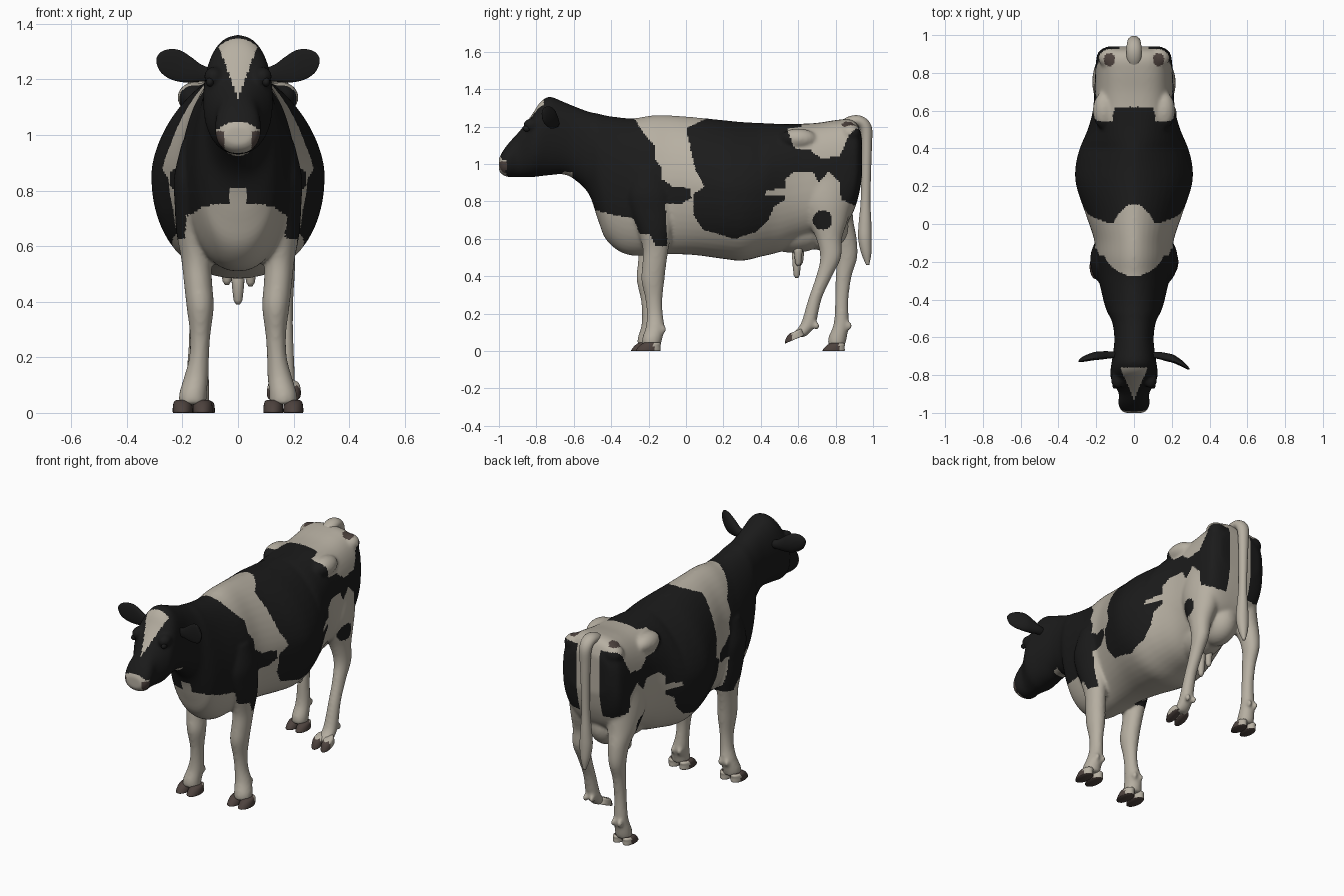
import bpy, bmesh, math
from mathutils import Vector, Matrix

X, Y, Z = Vector((1, 0, 0)), Vector((0, 1, 0)), Vector((0, 0, 1))


def material(name, rgb):
    m = bpy.data.materials.new(name)
    m.diffuse_color = (*rgb, 1)
    return m


CREAM = material("cream hair", (0.47, 0.43, 0.36))
BLACK = material("black hair", (0.011, 0.011, 0.011))
BROWN = material("dark brown horn", (0.075, 0.055, 0.048))


def dense(rows, k=5):
    """Smooth interpolation through rows of section values."""
    r = [rows[0]] + list(rows) + [rows[-1]]
    out = []
    for i in range(1, len(r) - 2):
        for j in range(k):
            t = j / k
            out.append([b + 0.5 * t * (c - a + t * (2*a - 5*b + 4*c - d + t * (3*(b - c) + d - a)))
                        for a, b, c, d in zip(r[i-1], r[i], r[i+1], r[i+2])])
    return out + [list(rows[-1])]


def ring(c, a, b, p=2.0, n=32, front=1.0, low=None):
    """Superellipse section; front scales the half on the -b side, low is its exponent."""
    pts = []
    for i in range(n):
        t = 2 * math.pi * i / n
        u, v = math.cos(t), math.sin(t)
        e = 2 / (low if low and v < 0 else p)
        u = math.copysign(abs(u) ** e, u)
        v = math.copysign(abs(v) ** e, v)
        pts.append(c + a * u + b * (v if v > 0 else v * front))
    return pts


def loft(bm, rings):
    vs = [[bm.verts.new(p) for p in r] for r in rings]
    n = len(vs[0])
    for r, s in zip(vs, vs[1:]):
        for i in range(n):
            bm.faces.new((r[i], r[(i+1) % n], s[(i+1) % n], s[i]))
    bm.faces.new(vs[0])
    bm.faces.new(vs[-1])


def ball(bm, c, r):
    bmesh.ops.create_uvsphere(bm, u_segments=24, v_segments=16, radius=1,
                              matrix=Matrix.Translation(c) @ Matrix.Diagonal((*r, 1)))


def finish(name, bm, *mats):
    bmesh.ops.recalc_face_normals(bm, faces=bm.faces)
    me = bpy.data.meshes.new(name)
    bm.to_mesh(me)
    bm.free()
    for m in mats:
        me.materials.append(m)
    me.shade_smooth()
    ob = bpy.data.objects.new(name, me)
    bpy.context.collection.objects.link(ob)
    return ob


# Head, neck and trunk: y, top z, bottom z, half width
TRUNK = [(-1.0, 1.03, .965, .045), (-.985, 1.06, .945, .07), (-.95, 1.11, .93, .083),
         (-.90, 1.165, .93, .08), (-.86, 1.215, .93, .1), (-.82, 1.27, .93, .122),
         (-.78, 1.33, .935, .125), (-.73, 1.36, .94, .118), (-.66, 1.335, .945, .108),
         (-.60, 1.31, .92, .104), (-.52, 1.28, .84, .115), (-.47, 1.27, .70, .14),
         (-.43, 1.26, .60, .155), (-.36, 1.25, .535, .172), (-.28, 1.245, .51, .19),
         (-.18, 1.26, .513, .203), (-.08, 1.26, .518, .212), (.05, 1.25, .513, .255),
         (.2, 1.235, .493, .305), (.3, 1.225, .483, .31), (.4, 1.22, .505, .287),
         (.5, 1.215, .53, .245), (.6, 1.215, .58, .218), (.7, 1.22, .62, .21),
         (.8, 1.235, .65, .205), (.87, 1.24, .70, .2), (.915, 1.215, .80, .185),
         (.94, 1.15, .92, .14)]


def squareness(y):
    """Exponent of the upper half: tented over the ribs, boxy at the rump."""
    keys = [(-1.1, 2.2), (-.5, 2.2), (-.25, 1.85), (.05, 1.68), (.4, 1.68), (.58, 2.7), (.9, 3.0), (1.1, 3.0)]
    for (a, p), (b, q) in zip(keys, keys[1:]):
        if y <= b:
            return p + (q - p) * (y - a) / (b - a)


body = bmesh.new()
loft(body, [ring(Vector((0, y, (t + b) / 2)), X * w, Z * (t - b) / 2, squareness(y), 48,
                 low=2.15 + max(0, y - .45) * 1.6) for y, t, b, w in dense(TRUNK)])

# Legs: z, x, y, x radius, y radius
FRONT = [(.98, .14, -.2, .06, .09), (.85, .15, -.195, .08, .125), (.75, .153, -.185, .075, .118),
         (.65, .155, -.175, .067, .092), (.55, .15, -.175, .054, .07), (.46, .143, -.185, .051, .064),
         (.38, .136, -.192, .049, .062), (.28, .136, -.187, .037, .046), (.2, .14, -.182, .036, .043),
         (.13, .15, -.18, .044, .05), (.07, .162, -.195, .05, .054), (.03, .163, -.2, .05, .05)]
HIND_TOP = [(1.02, .11, .75, .085, .15), (.82, .125, .745, .095, .145)]
HIND_RIGHT = HIND_TOP + [(.7, .135, .757, .08, .108), (.6, .15, .765, .057, .069),
                         (.5, .16, .773, .045, .056), (.4, .163, .738, .036, .043),
                         (.28, .165, .69, .034, .036), (.15, .165, .655, .04, .04),
                         (.10, .165, .62, .042, .045), (.075, .165, .595, .04, .04)]
HIND_LEFT = HIND_TOP + [(.7, .135, .79, .08, .105), (.6, .14, .843, .057, .07),
                        (.5, .143, .86, .045, .056), (.4, .143, .843, .036, .043),
                        (.28, .143, .833, .034, .036), (.15, .145, .83, .04, .04),
                        (.07, .148, .81, .046, .05), (.03, .148, .805, .044, .045)]


def moved(rows, dy):
    return [(z, x, y + dy * min(1, max(0, (.8 - z) / .3)), rx, ry) for z, x, y, rx, ry in rows]


# name, side, sections, hoof tilt, hoof scale
LEGS = [("front_right", 1, moved(FRONT, .015), 0, 1), ("front_left", -1, moved(FRONT, -.01), 0, 1),
        ("hind_right", 1, HIND_RIGHT, .4, .85), ("hind_left", -1, HIND_LEFT, 0, .9)]
for name, s, rows, tilt, size in LEGS:
    loft(body, [ring(Vector((s * x, y, z)), X * rx, Y * ry) for z, x, y, rx, ry in dense(rows)])
    fz, fx, fy = rows[-3][:3]
    for d in (-.022, .022):
        ball(body, (s * fx + d, fy + .042, fz - .015), (.014, .018, .022))  # dewclaws

# Brow, hip and pin bones, udder
for s in (-1, 1):
    ball(body, (s * .088, -.825, 1.21), (.035, .045, .035))
    ball(body, (s * .158, .6, 1.135), (.06, .1, .055))
    ball(body, (s * .13, .88, 1.165), (.06, .055, .05))
ball(body, (0, .575, .65), (.125, .2, .125))
ball(body, (0, .74, .665), (.1, .13, .13))


# Coat markings, seen from the side (y, z)
FORE_PATCH = [(-1.1, .9), (-.71, .9), (-.65, .962), (-.61, .955), (-.6, .9), (-.56, .76),
              (-.47, .75), (-.38, .725), (-.28, .71), (-.25, .63), (-.19, .62), (-.16, .56), (-.1, .56),
              (-.11, .79), (-.02, .79), (.03, .82), (.02, .87), (-.07, .88), (-.13, .92), (-.13, .98),
              (-.17, 1.03), (-.17, 1.1), (-.23, 1.17), (-.31, 1.3), (-.5, 1.5), (-1.1, 1.5)]
BACK_PATCH = [(.1, 1.3), (.1, 1.24), (0, 1.19), (.02, 1.1), (.05, .97), (.1, .88), (.04, .84),
              (.04, .73), (.09, .65), (.26, .6), (.38, .64), (.44, .7), (.47, .77), (.53, .81),
              (.53, .83), (.42, .83), (.43, .86), (.53, .87), (.53, .92), (.58, .96), (.68, .96),
              (.71, .9), (.76, .96), (.82, .9), (.83, .81), (.9, .78), (.98, .8), (.98, 1.18),
              (.91, 1.19), (.87, 1.15), (.82, 1.04), (.72, 1.03), (.66, 1.08), (.58, 1.08),
              (.54, 1.19), (.62, 1.2), (.62, 1.3)]


def inside(poly, y, z):
    hit = False
    for (y1, z1), (y2, z2) in zip(poly, poly[1:] + poly[:1]):
        if (z1 > z) != (z2 > z) and y < y1 + (z - z1) * (y2 - y1) / (z2 - z1):
            hit = not hit
    return hit


def coat(c):
    """0 cream, 1 black, 2 brown"""
    x, y, z = abs(c.x), c.y, c.z
    if y < -.962 and z < 1.048 - 5 * x * x:                          # muzzle
        return 2 if x > .048 and z < 1.015 else 0
    if y < -.76 and 1.13 < z < 1.345 and x < .37 * (z - 1.13):       # blaze
        return 0
    if y < -.3 and x < .03 and z < .81:                              # chest notch
        return 0
    if z > 1.15 and math.hypot((x - .13) / .03, (y - .87) / .035) < 1:  # rump spots
        return 2
    if math.hypot(y - .73, z - .70) < .052 and x > .12:              # thigh spot
        return 1
    if inside(FORE_PATCH, y, z):
        return 1
    return int(inside(BACK_PATCH, y, z) and not (y > .8 and x < .075))


# Fuse the body parts into one skin, then colour its faces
cow = finish("body", body)
rm = cow.modifiers.new("fuse", 'REMESH')
rm.mode, rm.voxel_size = 'VOXEL', .009
sm = cow.modifiers.new("soften", 'SMOOTH')
sm.factor, sm.iterations = .5, 10
skin = bpy.data.meshes.new_from_object(cow.evaluated_get(bpy.context.evaluated_depsgraph_get()))
cow.modifiers.clear()
cow.data = skin
skin.materials.clear()
for m in (CREAM, BLACK, BROWN):
    skin.materials.append(m)
for f in skin.polygons:
    f.material_index = coat(f.center)
skin.shade_smooth()

# Cloven hooves, dark toes and pale heels: z, y shift, x radius, y radius
CLAW = [(.047, .004, .022, .036), (.04, 0, .031, .05), (.025, -.01, .035, .058),
        (.005, -.017, .036, .066), (0, -.017, .034, .063)]
for name, s, rows, tilt, size in LEGS:
    z, x, y = rows[-1][:3]
    bm = bmesh.new()
    place = (Matrix.Translation((s * x, y, .068 if tilt else 0)) @ Matrix.Rotation(tilt, 4, 'X')
             @ Matrix.Scale(size, 4))
    for d in (-.036, .036):
        loft(bm, [[place @ p for p in ring(Vector((d, dy, cz)), X * rx, Y * ry, n=24)]
                  for cz, dy, rx, ry in dense(CLAW, 3)])
    hoof = finish(name + "_hoof", bm, BROWN, CREAM)
    for f in hoof.data.polygons:
        pale = f.center.y > y + .012 or (tilt and f.center.y > y - .03)
        f.material_index = int(pale and f.normal.z > -.5)

# Ears (the left one held further back) and eyes
EAR = [(.085, -.70, 1.215, .022, .022), (.13, -.705, 1.222, .028, .03), (.17, -.715, 1.235, .032, .046),
       (.21, -.725, 1.248, .032, .057), (.25, -.745, 1.256, .026, .052), (.28, -.763, 1.262, .017, .034),
       (.294, -.77, 1.268, .004, .008)]
for side, s, sweep in (("right", 1, 1), ("left", -1, .4)):
    bm = bmesh.new()
    loft(bm, [ring(Vector((s * x, -.7 + (y + .7) * sweep, z)), Z * rz, Y * ry, front=.35)
              for x, y, z, ry, rz in dense(EAR)])
    finish("ear_" + side, bm, BLACK)
    bm = bmesh.new()
    ball(bm, (s * .101, -.852, 1.19), (.014, .02, .016))
    finish("eye_" + side, bm, BLACK)

# Teats: x, y, tip z
bm = bmesh.new()
for x, y, tip in ((0, .592, .39), (.045, .6, .455), (-.04, .61, .46)):
    loft(bm, [ring(Vector((x, y, z)), X * r, Y * r, n=16) for z, r in
              ((.58, .03), (tip + .07, .022), (tip + .015, .016), (tip, .007))])
finish("teats", bm, CREAM)

# Tail with tuft: y, z, x radius, depth radius
TAIL = dense([(.82, 1.20, .03, .02), (.88, 1.226, .04, .03), (.93, 1.228, .04, .03), (.962, 1.19, .036, .032),
              (.966, 1.1, .03, .028), (.963, .95, .025, .026), (.96, .8, .024, .026), (.957, .68, .032, .034),
              (.957, .6, .036, .036), (.965, .52, .026, .026), (.972, .46, .008, .008)])
bm = bmesh.new()
rings = []
for i, (y, z, rx, rd) in enumerate(TAIL):
    a, b = TAIL[max(i - 1, 0)], TAIL[min(i + 1, len(TAIL) - 1)]
    tangent = Vector((0, b[0] - a[0], b[1] - a[1])).normalized()
    rings.append(ring(Vector((0, y, z)), X * rx, X.cross(tangent) * rd, n=20))
loft(bm, rings)
finish("tail", bm, CREAM)
